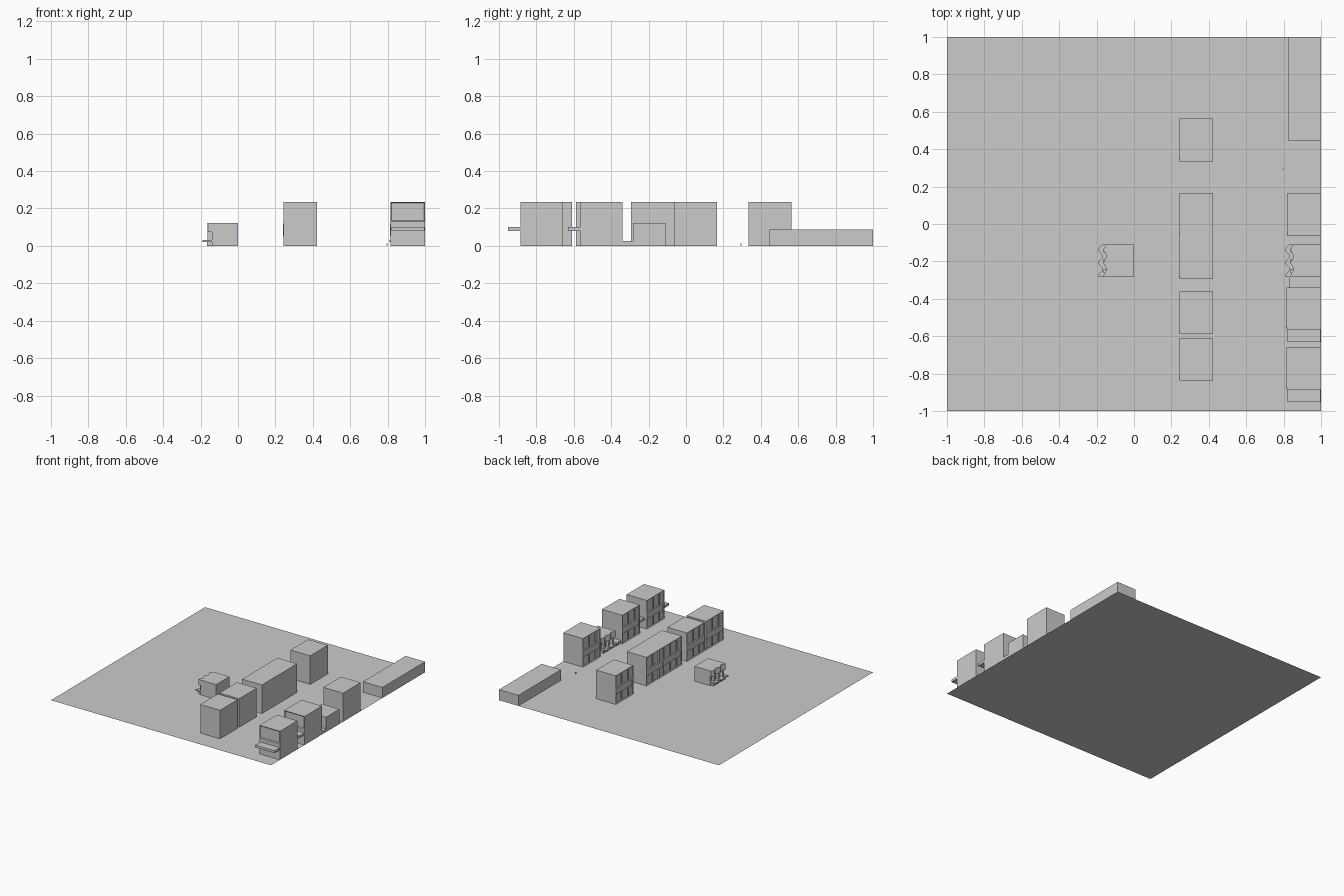
import bpy, bmesh, math
from mathutils import Vector

if "Cube" in bpy.data.objects:
    bpy.data.objects.remove(bpy.data.objects["Cube"])


def finish(name, bm):
    bmesh.ops.recalc_face_normals(bm, faces=bm.faces)
    me = bpy.data.meshes.new(name)
    bm.to_mesh(me)
    bm.free()
    ob = bpy.data.objects.new(name, me)
    bpy.context.collection.objects.link(ob)
    return ob


def box_bm(lo, hi):
    bm = bmesh.new()
    bmesh.ops.create_cube(bm, size=1)
    lo, hi = Vector(lo), Vector(hi)
    for v in bm.verts:
        v.co = Vector((lo[i] + (v.co[i] + 0.5) * (hi[i] - lo[i]) for i in range(3)))
    return bm


def box(name, lo, hi):
    return finish(name, box_bm(lo, hi))


def cut(bm, axis, value):
    co, no = Vector((0, 0, 0)), Vector((0, 0, 0))
    co[axis], no[axis] = value, 1
    bmesh.ops.bisect_plane(bm, geom=bm.verts[:] + bm.edges[:] + bm.faces[:],
                           plane_co=co, plane_no=no)


def cabinet(name, x0, x1, y0, y1, side_panel=False):
    """Tall cabinet with recessed panels on its -x front."""
    h = 0.235
    bm = box_bm((x0, y0, 0), (x1, y1, h))
    w = y1 - y0
    for f in (0.28, 0.64):
        cut(bm, 1, y0 + f * w)
    for z in (0.08, 0.13):
        cut(bm, 2, z)
    bm.normal_update()
    front = [f for f in bm.faces if f.normal.x < -0.9 and
             not 0.08 < f.calc_center_median().z < 0.13]
    bmesh.ops.inset_individual(bm, faces=front, thickness=0.007, depth=-0.006)
    if side_panel:
        bm.normal_update()
        side = [f for f in bm.faces if f.normal.y < -0.99 and f.calc_area() > 0.01
                and f.calc_center_median().z > 0.13
                and abs(f.calc_center_median().y - y0) < 1e-4]
        bmesh.ops.inset_individual(bm, faces=side, thickness=0.009, depth=-0.006)
    finish(name, bm)
    # door handle
    box(name + "_handle", (x0 - 0.003, y0 + 0.01, 0.05), (x0 + 0.001, y0 + 0.016, 0.12))


def scalloped(name, back, front, amp, yc, half, z0, z1):
    """Slab whose -x edge is a wave."""
    n = 24
    pts = [(back, yc + half), ]
    for i in range(n + 1):
        t = i / n
        pts.append((front + amp * math.cos(t * 5 * math.pi + 0.6), yc + half - 2 * half * t))
    pts.append((back, yc - half))
    bm = bmesh.new()
    f = bm.faces.new([bm.verts.new((x, y, z0)) for x, y in pts])
    r = bmesh.ops.extrude_face_region(bm, geom=[f])
    bmesh.ops.translate(bm, vec=(0, 0, z1 - z0),
                        verts=[v for v in r["geom"] if isinstance(v, bmesh.types.BMVert)])
    finish(name, bm)


def low_unit(name, x1, yc):
    """Small cabinet with wavy front, wavy ledge and posts."""
    half = 0.087
    box(name + "_body", (x1 - 0.14, yc - half, 0), (x1, yc + half, 0.122))
    scalloped(name + "_crown", x1 - 0.14, x1 - 0.155, 0.008, yc, half, 0.075, 0.122)
    scalloped(name + "_ledge", x1 - 0.14, x1 - 0.18, 0.011, yc, half, 0.022, 0.031)
    box(name + "_plinth", (x1 - 0.166, yc - half + 0.01, 0), (x1 - 0.14, yc + half - 0.01, 0.022))
    for i in range(3):
        y = yc + (i - 1) * 0.055
        box(f"{name}_post_{i}", (x1 - 0.163, y - 0.01, 0.031), (x1 - 0.14, y + 0.01, 0.075))


# floor
bm = bmesh.new()
bmesh.ops.create_grid(bm, x_segments=1, y_segments=1, size=1)
finish("floor", bm)

# middle row of tall cabinets
for i, (a, b) in enumerate([(0.335, 0.563), (-0.064, 0.165), (-0.293, -0.064),
                            (-0.588, -0.36), (-0.837, -0.609)]):
    cabinet(f"middle_cabinet_{i}", 0.243, 0.422, a, b)

# wall row: plain cabinet and two with side shelves
cabinet("wall_cabinet", 0.82, 1.0, -0.064, 0.165)
for i, y0 in enumerate((-0.565, -0.884)):
    cabinet(f"shelf_cabinet_{i}", 0.815, 1.0, y0, y0 + 0.226, True)
    box(f"side_shelf_{i}", (0.822, y0 - 0.067, 0.08), (0.998, y0, 0.1))

# low wavy units, counter and small pieces
low_unit("free_unit", 0.0, -0.197)
low_unit("wall_unit", 1.0, -0.197)
box("counter", (0.823, 0.447, 0), (1.0, 1.0, 0.087))
box("low_step", (0.83, -0.339, 0), (1.0, -0.284, 0.025))
box("small_block", (0.793, 0.291, 0.003), (0.8, 0.298, 0.013))
